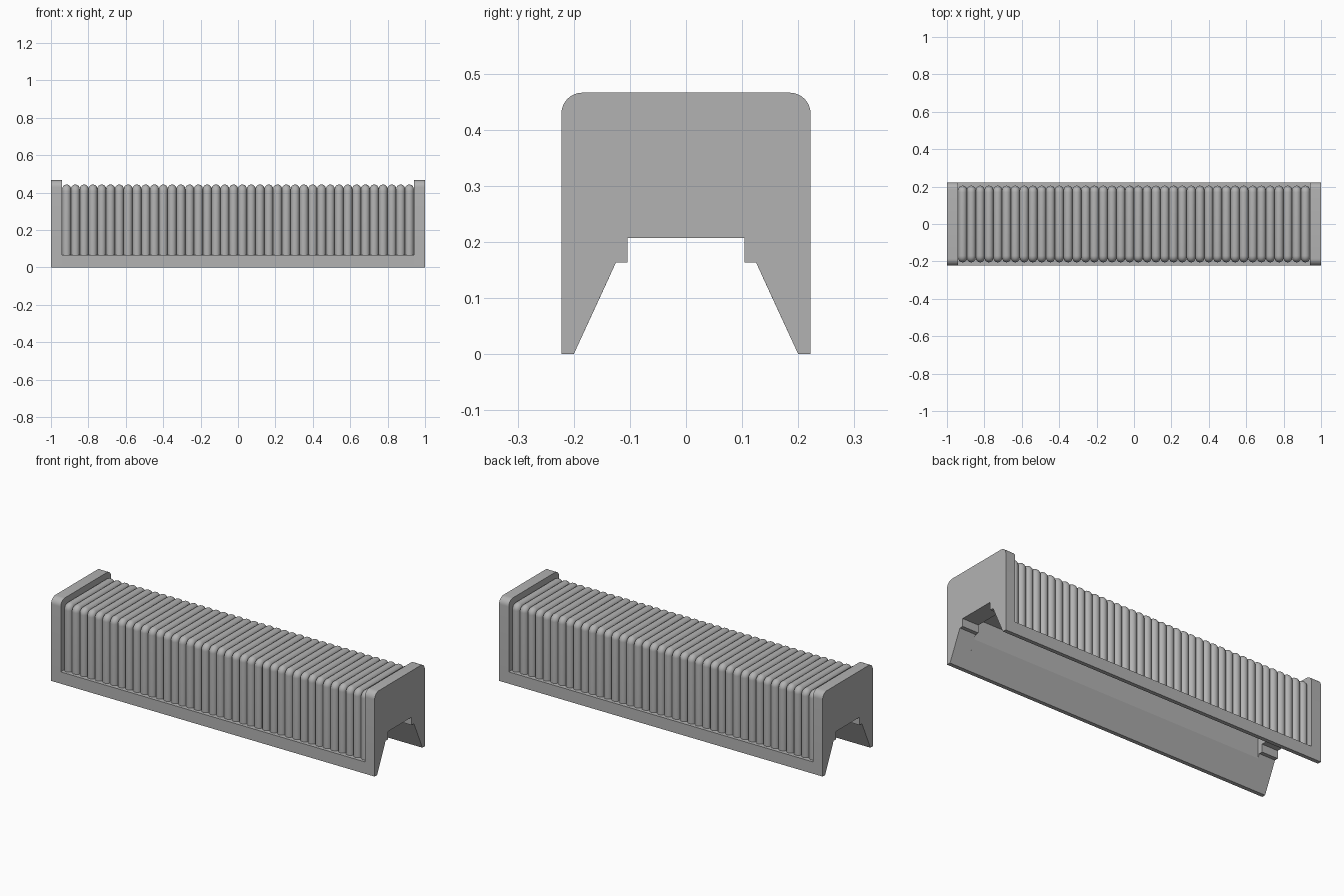
import bpy, bmesh
from math import sin, cos, pi

if "Cube" in bpy.data.objects:
    bpy.data.objects.remove(bpy.data.objects["Cube"])

grey = bpy.data.materials.new("plain_grey")
grey.use_nodes = True
colour = (0.45, 0.45, 0.45, 1)
grey.diffuse_color = colour
grey.node_tree.nodes["Principled BSDF"].inputs["Base Color"].default_value = colour

HALF_Y, CAP_TOP, CAP_IN = 0.222, 0.466, 0.94
RAIL_TOP, COILS = 0.066, 40
RADIUS = CAP_IN / COILS
CORE_Y, CORE_TOP = 0.205 - RADIUS, 0.443 - RADIUS


def finish(name, bm):
    bmesh.ops.recalc_face_normals(bm, faces=bm.faces)
    mesh = bpy.data.meshes.new(name)
    bm.to_mesh(mesh)
    bm.free()
    mesh.materials.append(grey)
    obj = bpy.data.objects.new(name, mesh)
    bpy.context.collection.objects.link(obj)
    return obj


def smooth(obj):
    bpy.ops.object.select_all(action="DESELECT")
    obj.select_set(True)
    bpy.context.view_layer.objects.active = obj
    bpy.ops.object.shade_smooth_by_angle(angle=0.6)


def extrude(name, half, x0, x1):
    """Mirror a half outline (y, z) and extrude it along x."""
    outline = half + [(-y, z) for y, z in reversed(half)]
    bm = bmesh.new()
    face = bm.faces.new([bm.verts.new((x0, y, z)) for y, z in outline])
    new = bmesh.ops.extrude_face_region(bm, geom=[face])["geom"]
    verts = [v for v in new if isinstance(v, bmesh.types.BMVert)]
    bmesh.ops.translate(bm, verts=verts, vec=(x1 - x0, 0, 0))
    return finish(name, bm)


def corner(y, z, r, steps=8):
    """Arc points and normals of a rounded top corner."""
    angles = [i * pi / 2 / steps for i in range(steps + 1)]
    return [(y - r + r * cos(a), z - r + r * sin(a), cos(a), sin(a)) for a in angles]


# Half outlines of the underside channel
slot = [(0.104, 0.207), (0.104, 0.163), (0.125, 0.163), (0.2, 0), (HALF_Y, 0)]
cavity = [(0.135, 0.26), (0.135, 0.141), (0.2, 0), (HALF_Y, 0)]
core = [(HALF_Y, RAIL_TOP), (CORE_Y, RAIL_TOP)] + [
    p[:2] for p in corner(CORE_Y, CORE_TOP, 0.012)]
cap = [p[:2] for p in corner(HALF_Y, CAP_TOP, 0.037)]

# Core with side rails, and the end caps
extrude("core_and_rails", cavity + core, -0.9, 0.9)
for side, s in (("left", 1), ("right", -1)):
    extrude(side + "_core_end", slot + core, s * 0.9, s * CAP_IN)
    smooth(extrude(side + "_end_cap", slot + cap, s * CAP_IN, s))

# One half-round winding swept over the core, then repeated
arc = corner(CORE_Y, CORE_TOP, 0.012)
path = [(CORE_Y, RAIL_TOP, 1, 0)] + arc
path += [(-y, z, -ny, nz) for y, z, ny, nz in reversed(path)]
bm = bmesh.new()
rings = []
for y, z, ny, nz in path:
    ring = []
    for i in range(13):
        a = pi * i / 12
        h = RADIUS * sin(a)
        ring.append(bm.verts.new((-CAP_IN + RADIUS * (1 - cos(a)), y + h * ny, z + h * nz)))
    rings.append(ring)
for r0, r1 in zip(rings, rings[1:]):
    for i in range(12):
        bm.faces.new((r0[i], r0[i + 1], r1[i + 1], r1[i]))
coil = finish("windings", bm)
# Open strip: make its faces point outwards
if max(coil.data.polygons, key=lambda p: p.center.z).normal.z < 0:
    coil.data.flip_normals()
smooth(coil)
array = coil.modifiers.new("repeat", "ARRAY")
array.count = COILS
array.use_relative_offset = False
array.use_constant_offset = True
array.constant_offset_displace = (2 * RADIUS, 0, 0)
